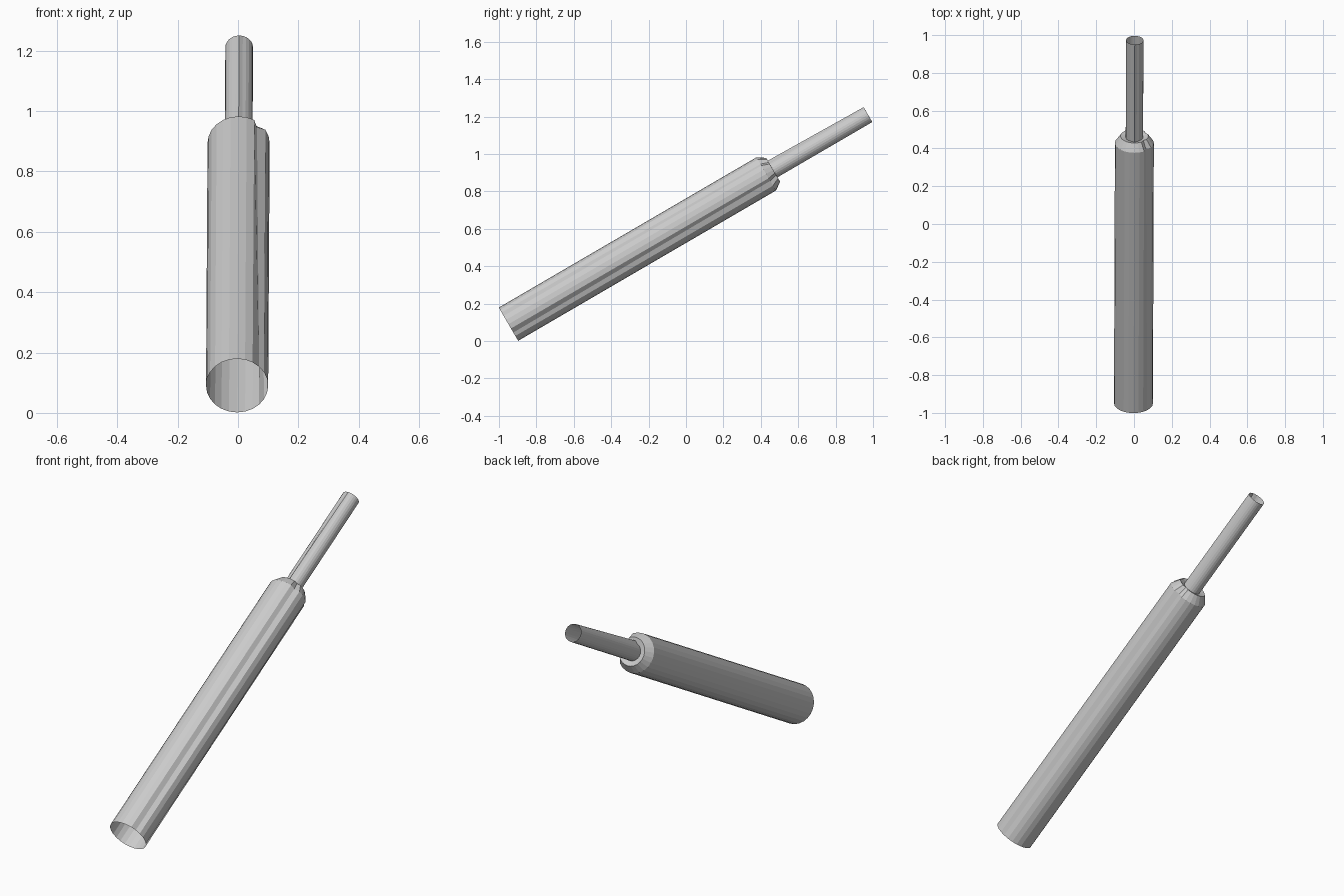
import bpy, bmesh
from math import cos, sin, radians
from mathutils import Vector

if "Cube" in bpy.data.objects:
    bpy.data.objects.remove(bpy.data.objects["Cube"])

SIDES = 24
START = Vector((-0.003, -0.949, 0.0905))
END = Vector((0.004, 0.973, 1.211))
AXIS = (END - START).normalized()
UP = Vector((1, 0, 0)).cross(AXIS).normalized()
if UP.z < 0:
    UP = -UP
SIDE = AXIS.cross(UP).normalized()
if SIDE.x < 0:
    SIDE = -SIDE
LENGTH = (END - START).length


def lathe(name, profile):
    """Open tube along the tilted axis; each row is (distance, radius, {angle: radius})."""
    bm = bmesh.new()
    rings = []
    for s, r, dents in profile:
        ring = []
        for i in range(SIDES):
            deg = i * 360 // SIDES
            rad = dents.get(deg, r)
            a = radians(deg)
            ring.append(bm.verts.new(START + AXIS * s + SIDE * rad * cos(a) + UP * rad * sin(a)))
        rings.append(ring)
    for lo, hi in zip(rings, rings[1:]):
        for i in range(SIDES):
            j = (i + 1) % SIDES
            bm.faces.new((lo[i], lo[j], hi[j], hi[i]))
    bmesh.ops.recalc_face_normals(bm, faces=bm.faces)
    # Outward normals on the open shells
    f = bm.faces[:][0]
    c = f.calc_center_median() - START
    if f.normal.dot(c - AXIS * c.dot(AXIS)) < 0:
        bmesh.ops.reverse_faces(bm, faces=bm.faces)
    mesh = bpy.data.meshes.new(name)
    bm.to_mesh(mesh)
    bm.free()
    obj = bpy.data.objects.new(name, mesh)
    bpy.context.collection.objects.link(obj)
    return obj


# Wide lower tube with tapering creases and a chamfered shoulder
creases = {45: 0.086, 330: 0.086}
lathe("wide_tube", [
    (0.0, 0.103, {}),
    (1.595, 0.103, creases),
    (1.638, 0.074, {45: 0.066, 330: 0.066}),
    (1.630, 0.046, {}),
])

# Narrow upper tube with a slim ridge on top
lathe("narrow_tube", [
    (1.630, 0.046, {90: 0.057}),
    (LENGTH, 0.046, {}),
])
